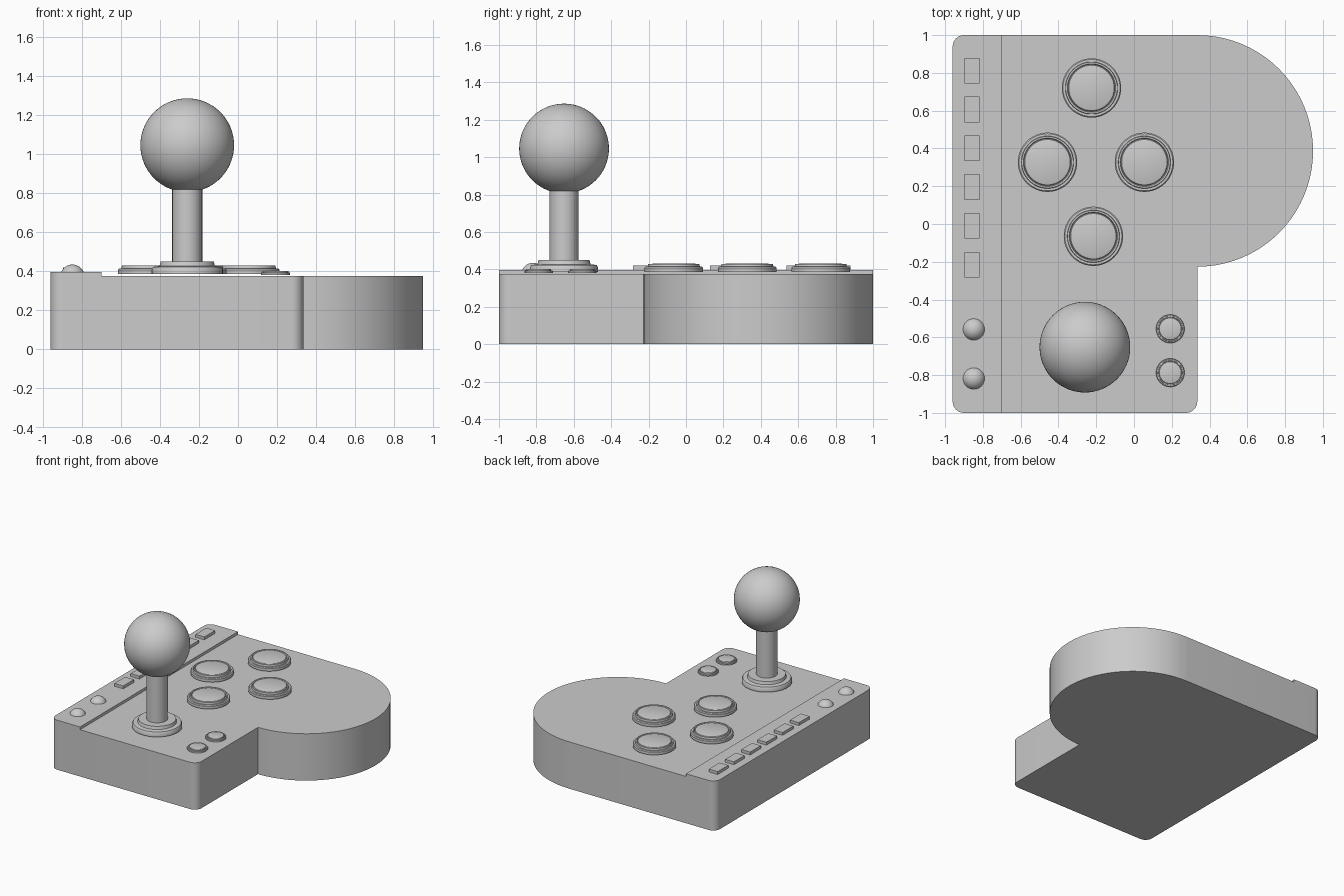
import bpy, bmesh
from math import sin, cos, pi, radians

if "Cube" in bpy.data.objects:
    bpy.data.objects.remove(bpy.data.objects["Cube"])


def finish(name, bm, angle=30):
    bmesh.ops.remove_doubles(bm, verts=bm.verts, dist=1e-5)
    bmesh.ops.recalc_face_normals(bm, faces=bm.faces)
    me = bpy.data.meshes.new(name)
    bm.to_mesh(me)
    bm.free()
    ob = bpy.data.objects.new(name, me)
    bpy.context.collection.objects.link(ob)
    bpy.ops.object.select_all(action='DESELECT')
    bpy.context.view_layer.objects.active = ob
    ob.select_set(True)
    bpy.ops.object.shade_smooth_by_angle(angle=radians(angle))
    return ob


def arc(cx, cy, r, a0, a1, n):
    return [(cx + r * cos(radians(a0 + (a1 - a0) * i / n)),
             cy + r * sin(radians(a0 + (a1 - a0) * i / n))) for i in range(n + 1)]


def prism(name, outline, z0, z1):
    bm = bmesh.new()
    face = bm.faces.new([bm.verts.new((x, y, z0)) for x, y in outline])
    ext = bmesh.ops.extrude_face_region(bm, geom=[face], use_keep_orig=True)
    top = [v for v in ext['geom'] if isinstance(v, bmesh.types.BMVert)]
    bmesh.ops.translate(bm, verts=top, vec=(0, 0, z1 - z0))
    return finish(name, bm)


def lathe(name, profile, x, y, steps=48):
    bm = bmesh.new()
    vs = [bm.verts.new((x + r, y, z)) for r, z in profile]
    es = [bm.edges.new(p) for p in zip(vs, vs[1:])]
    bmesh.ops.spin(bm, geom=vs + es, cent=(x, y, 0), axis=(0, 0, 1),
                   angle=2 * pi, steps=steps, use_merge=True)
    return finish(name, bm)


# Case: rounded slab, half-round lobe and raised side strip
R, TOP = 0.06, 0.375
L, E, S = -0.96, 0.335, -0.70
left_back = arc(L + R, 1 - R, R, 90, 180, 8)
left_front = arc(L + R, -1 + R, R, 180, 270, 8)
prism("case", left_back + left_front + arc(E - R, -1 + R, R, 270, 360, 8) + [(E, 1)], 0, TOP)
prism("case_lobe", arc(E, 0.387, 0.613, -90, 90, 40), 0, TOP)
prism("side_strip", left_back + left_front + [(S, -1), (S, 1)], TOP, 0.397)

# Round push buttons: collar, groove and cap
def button(name, x, y, s, z):
    shape = [(0, 0), (.157, 0), (.157, .022), (.151, .028), (.139, .028),
             (.137, .043), (.128, .043), (.124, .036), (.120, .042), (.112, .045), (0, .045)]
    lathe(name, [(r * s, z + h * s) for r, h in shape], x, y)

for i, (x, y) in enumerate([(-.225, .72), (-.458, .327), (.055, .327), (-.215, -.065)]):
    button(f"action_button_{i + 1}", x, y, 1, .386)
for i, y in enumerate((-.555, -.787)):
    button(f"small_button_{i + 1}", .192, y, .48, .38)

# Domed knobs on the strip
for i, y in enumerate((-.558, -.818)):
    lathe(f"dome_button_{i + 1}",
          [(.062 * cos(radians(a)), .373 + .062 * sin(radians(a))) for a in range(0, 91, 9)],
          -.848, y, 32)

# Row of rectangular keys
for i in range(6):
    y = .812 - .2055 * i
    bm = bmesh.new()
    bmesh.ops.create_cube(bm, size=1)
    for v in bm.verts:
        v.co = (-.858 + v.co.x * .078, y + v.co.y * .136, .403 + v.co.z * .034)
    finish(f"key_{i + 1}", bm)

# Joystick: stepped base, shaft and ball
X, Y = -.26, -.652
lathe("stick_base", [(0, .386), (.182, .386), (.182, .41), (.175, .423), (.142, .427),
                     (.136, .45), (0, .45)], X, Y, 64)
lathe("stick_shaft", [(0, .44), (.077, .44), (.077, .84), (0, .84)], X, Y)
bm = bmesh.new()
bmesh.ops.create_uvsphere(bm, u_segments=64, v_segments=32, radius=.24)
bmesh.ops.translate(bm, verts=bm.verts, vec=(X, Y, 1.046))
finish("stick_ball", bm)
